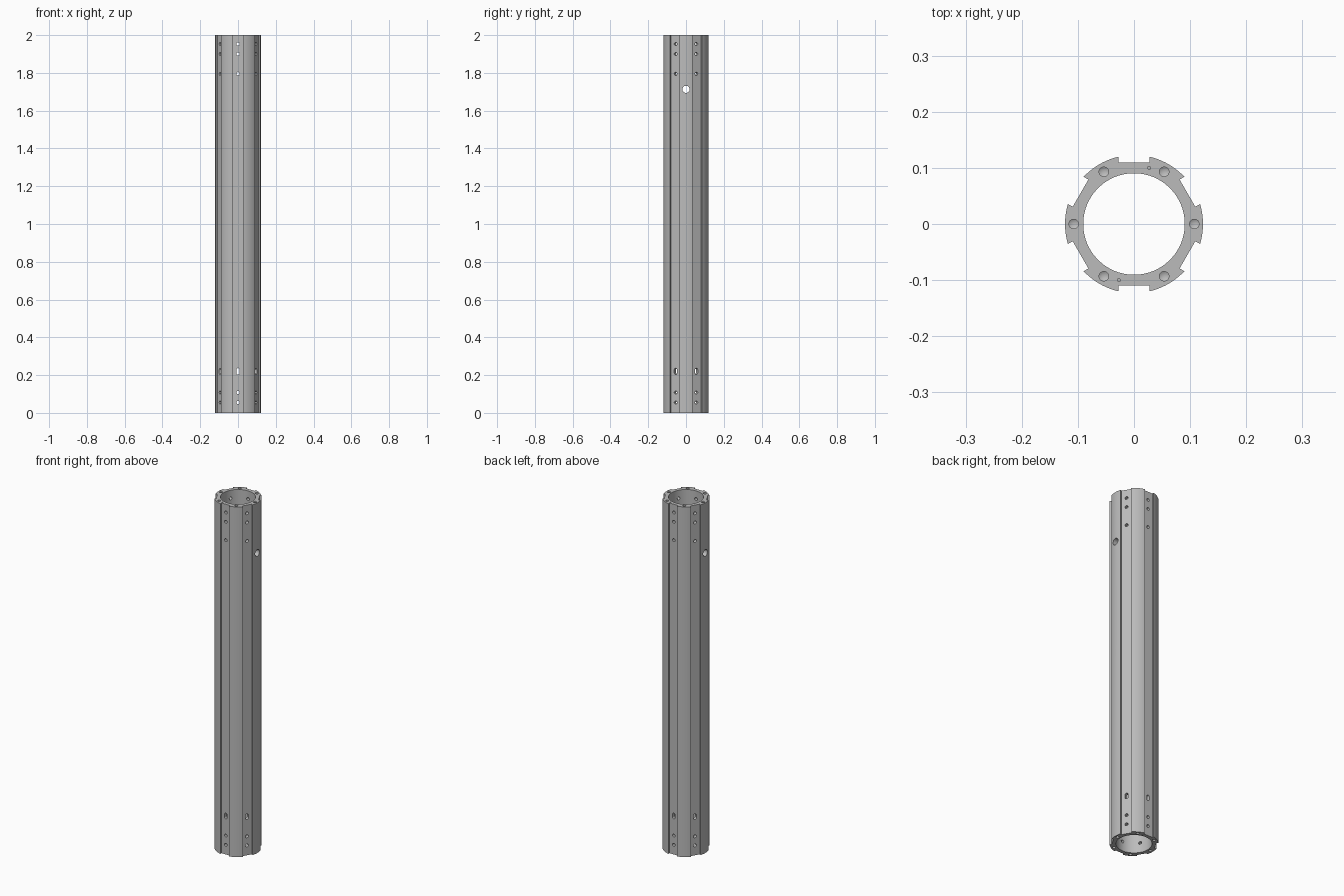
import bpy, bmesh
from math import cos, sin, pi, radians, sqrt, tau
from mathutils import Matrix, Vector

if "Cube" in bpy.data.objects:
    bpy.data.objects.remove(bpy.data.objects["Cube"], do_unlink=True)

HEIGHT = 2.0
OUTER, BORE = 0.123, 0.0905
FLAT, HALF = 0.11, 0.028      # groove floor distance and half width


def prism(bm, pts, depth, matrix=Matrix()):
    """Closed prism from a 2D outline, extruded along local z."""
    low = [bm.verts.new(matrix @ Vector((x, y, 0))) for x, y in pts]
    high = [bm.verts.new(matrix @ Vector((x, y, depth))) for x, y in pts]
    bm.faces.new(low[::-1])
    bm.faces.new(high)
    for i in range(len(pts)):
        j = (i + 1) % len(pts)
        bm.faces.new((low[i], low[j], high[j], high[i]))


def oval(r, stretch=0.0, n=20):
    """Circle, or a slot when stretched along local x."""
    pts = []
    for i in range(n):
        a = tau * (i + 0.5) / n
        pts.append((r * cos(a) + (stretch if cos(a) > 0 else -stretch), r * sin(a)))
    return pts


def make_object(name, bm):
    bmesh.ops.recalc_face_normals(bm, faces=bm.faces)
    mesh = bpy.data.meshes.new(name)
    bm.to_mesh(mesh)
    bm.free()
    obj = bpy.data.objects.new(name, mesh)
    bpy.context.collection.objects.link(obj)
    return obj


def cut(target, cutter):
    cutter.hide_render = True
    mod = target.modifiers.new("cut", "BOOLEAN")
    mod.operation, mod.solver, mod.object = "DIFFERENCE", "EXACT", cutter
    bpy.context.view_layer.objects.active = target
    bpy.ops.object.modifier_apply(modifier=mod.name)
    bpy.data.objects.remove(cutter, do_unlink=True)


# Tube body: six curved ribs separated by flat grooves
outline = []
rim = sqrt(OUTER ** 2 - HALF ** 2)
for k in range(6):
    turn = Matrix.Rotation(radians(30 + 60 * k), 2)
    for p in ((rim, -HALF), (FLAT, -HALF), (FLAT, HALF), (rim, HALF)):
        outline.append(tuple(turn @ Vector(p)))
    start = Vector((rim, HALF)).angle(Vector((1, 0)))
    for i in range(1, 10):
        a = radians(30 + 60 * k) + start + (pi / 3 - 2 * start) * i / 10
        outline.append((OUTER * cos(a), OUTER * sin(a)))
bm = bmesh.new()
prism(bm, outline, HEIGHT)
tube = make_object("ribbed_tube", bm)

# Central bore
bm = bmesh.new()
prism(bm, oval(BORE, n=72), HEIGHT + 0.2, Matrix.Translation((0, 0, -0.1)))
cut(tube, make_object("bore_cutter", bm))

# Radial holes and slots in every groove, cross hole in the side ribs
bm = bmesh.new()


def radial(angle, z, pts):
    m = (Matrix.Translation((0, 0, z)) @ Matrix.Rotation(angle, 4, "Z")
         @ Matrix.Translation((0.07, 0, 0)) @ Matrix.Rotation(pi / 2, 4, "Y"))
    prism(bm, pts, 0.07, m)


for k in range(6):
    groove = radians(30 + 60 * k)
    for z in (0.055, 0.108, 1.795, 1.9, 1.953):
        radial(groove, z, oval(0.0085))
    radial(groove, 0.22, oval(0.0085, 0.008))
for side in (0, pi):
    radial(side, 1.713, oval(0.019, n=32))

# Blind, cone-bottomed bolt holes in both ends of each rib
for k in range(6):
    a = tau * k / 6
    for z, flip in ((HEIGHT, 0), (0, pi)):
        place = (Matrix.Translation((0.1075 * cos(a), 0.1075 * sin(a), z))
                 @ Matrix.Rotation(flip, 4, "X"))
        pts = oval(0.0085)
        ring = [[bm.verts.new(place @ Vector((x, y, h))) for x, y in pts]
                for h in (0.01, -0.06)]
        tip = bm.verts.new(place @ Vector((0, 0, -0.065)))
        bm.faces.new(ring[0])
        for i in range(len(pts)):
            j = (i + 1) % len(pts)
            bm.faces.new((ring[0][i], ring[1][i], ring[1][j], ring[0][j]))
            bm.faces.new((ring[1][i], tip, ring[1][j]))

# Two small locating pin holes at each end
for s in (1, -1):
    for z in (-0.01, HEIGHT - 0.02):
        prism(bm, oval(0.0028, n=12), 0.03, Matrix.Translation((s * 0.027, s * 0.1, z)))
cut(tube, make_object("hole_cutter", bm))

# Plain grey metal
grey = bpy.data.materials.new("grey_metal")
grey.use_nodes = True
colour = (0.5, 0.5, 0.5, 1)
grey.diffuse_color = colour
grey.node_tree.nodes["Principled BSDF"].inputs["Base Color"].default_value = colour
tube.data.materials.clear()
tube.data.materials.append(grey)

# Centre the tube and keep its edges crisp
bpy.ops.object.select_all(action="DESELECT")
tube.select_set(True)
bpy.context.view_layer.objects.active = tube
bpy.ops.object.shade_smooth_by_angle(angle=radians(30))
